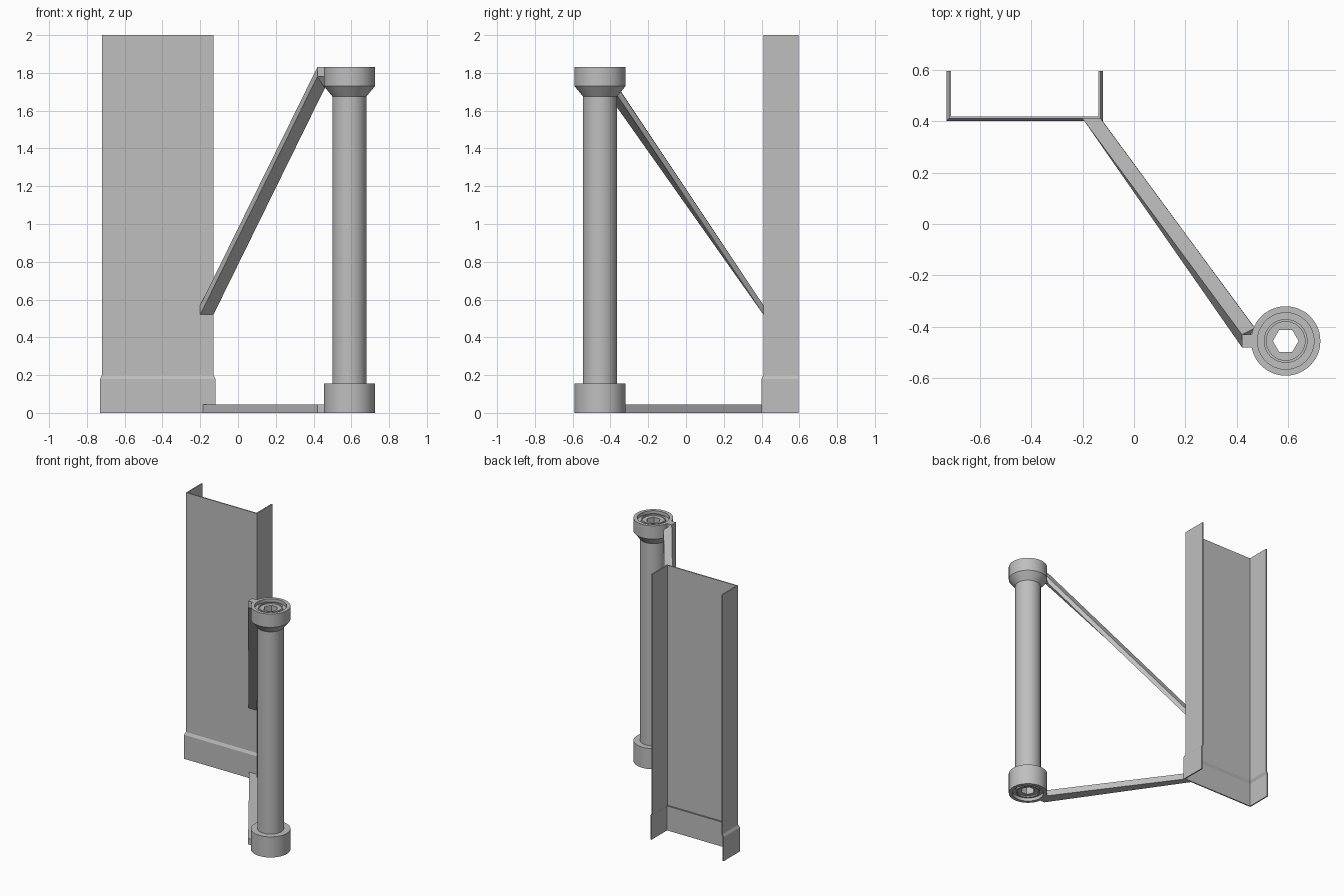
import bpy, bmesh, math

cube = bpy.data.objects.get("Cube")
if cube:
    bpy.data.objects.remove(cube)

# Single plain grey
GREY = (0.52, 0.52, 0.52, 1)
grey = bpy.data.materials.new("plain grey")
grey.use_nodes = True
grey.diffuse_color = GREY
for node in grey.node_tree.nodes:
    if node.type == 'BSDF_PRINCIPLED':
        node.inputs["Base Color"].default_value = GREY


def loft(name, rings, wrap=False, smooth=False):
    """Skin equal-length closed rings; cap the ends or wrap round."""
    bm = bmesh.new()
    rows = [[bm.verts.new(p) for p in ring] for ring in rings]
    pairs = list(zip(rows, rows[1:]))
    if wrap:
        pairs.append((rows[-1], rows[0]))
    else:
        bm.faces.new(rows[0])
        bm.faces.new(rows[-1])
    for a, b in pairs:
        n = len(a)
        for i in range(n):
            j = (i + 1) % n
            bm.faces.new((a[i], a[j], b[j], b[i]))
    bmesh.ops.recalc_face_normals(bm, faces=bm.faces)
    mesh = bpy.data.meshes.new(name)
    bm.to_mesh(mesh)
    bm.free()
    mesh.materials.append(grey)
    obj = bpy.data.objects.new(name, mesh)
    bpy.context.collection.objects.link(obj)
    if smooth:
        bpy.ops.object.select_all(action='DESELECT')
        obj.select_set(True)
        bpy.context.view_layer.objects.active = obj
        bpy.ops.object.shade_smooth_by_angle(angle=math.radians(35))
    return obj


POST_X, POST_Y, SIDES = 0.59, -0.455, 48


def circle(r, z, corners=SIDES):
    """Ring of SIDES points on a circle, or on a polygon with fewer corners."""
    ring = []
    step = 2 * math.pi / corners
    for i in range(SIDES):
        a = 2 * math.pi * i / SIDES
        k = r
        if corners < SIDES:
            k = r * math.cos(step / 2) / math.cos(a % step - step / 2)
        ring.append((POST_X + k * math.cos(a), POST_Y + k * math.sin(a), z))
    return ring


def lathe(name, profile):
    loft(name, [circle(r, z) for r, z in profile], wrap=True, smooth=True)


# Thin channel plate with a slightly flared foot
def channel_ring(z, flare, t=0.009):
    cx, half, front, back = -0.425, 0.295 + flare, 0.41 - flare, 0.595
    left, right = cx - half, cx + half
    return [(left, back, z), (left, front, z), (right, front, z), (right, back, z),
            (right - t, back, z), (right - t, front + t, z),
            (left + t, front + t, z), (left + t, back, z)]


loft("channel_plate", [channel_ring(z, f) for z, f in
                       ((0, 0.01), (0.18, 0.01), (0.2, 0), (2, 0))])

# Hollow shaft
lathe("post_shaft", [(0.09, 0.1), (0.09, 1.73), (0.075, 1.73), (0.075, 0.1)])

# End collars with a sunken groove on the open face
lathe("bottom_collar", [(0.135, 0), (0.135, 0.155), (0.075, 0.155), (0.075, 0.01),
                        (0.085, 0.01), (0.085, 0.025), (0.11, 0.025), (0.11, 0)])
lathe("top_collar", [(0.09, 1.675), (0.135, 1.73), (0.135, 1.83), (0.11, 1.83),
                     (0.11, 1.805), (0.085, 1.805), (0.085, 1.82), (0.075, 1.82),
                     (0.075, 1.675)])

# Hexagonal sockets inside both ends
for name, low, high in (("bottom_socket", 0.02, 0.08), ("top_socket", 1.75, 1.81)):
    loft(name, [circle(0.077, low), circle(0.077, high),
                circle(0.05, high, 6), circle(0.05, low, 6)], wrap=True, smooth=True)


# Short lugs joining the arms to the collars
def lug(name, low, high):
    loft(name, [[(0.42, -0.48, z), (0.48, -0.48, z), (0.48, -0.43, z), (0.42, -0.43, z)]
                for z in (low, high)])


lug("bottom_lug", 0, 0.045)
lug("top_lug", 1.78, 1.83)

# Level lower arm
loft("lower_arm", [[(-0.19, 0.405, z), (-0.125, 0.405, z), (0.47, -0.405, z),
                    (0.47, -0.43, z), (0.42, -0.48, z)] for z in (0, 0.045)])

# Sloping brace from the plate up to the top lug
loft("upper_brace", [
    [(-0.2, 0.41, 0.52), (-0.13, 0.41, 0.52), (-0.13, 0.41, 0.57), (-0.2, 0.41, 0.57)],
    [(0.42, -0.48, 1.78), (0.46, -0.39, 1.72), (0.47, -0.405, 1.79), (0.42, -0.43, 1.83)]])
